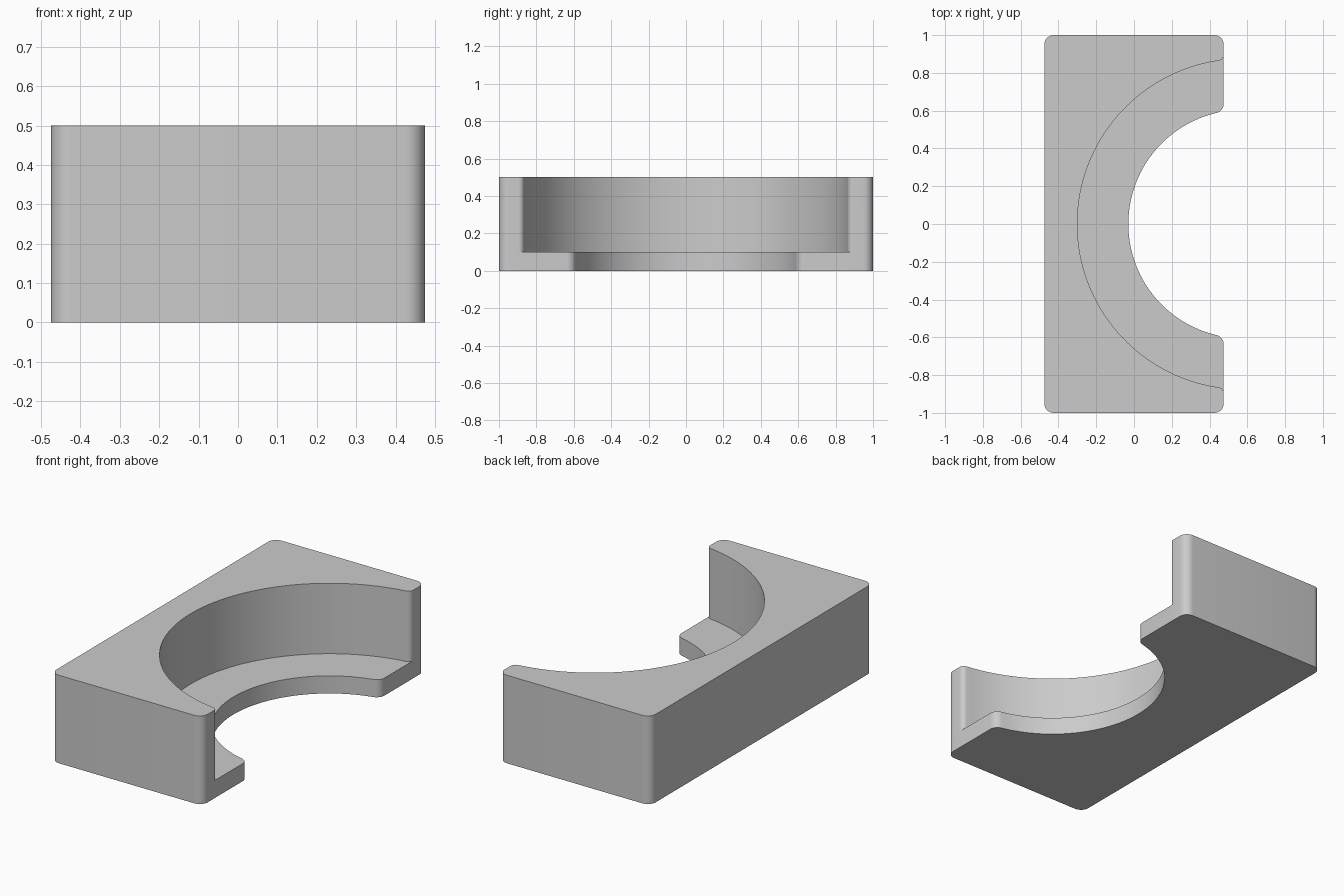
import bpy, bmesh
from math import atan2, cos, sin, pi, sqrt, radians

if "Cube" in bpy.data.objects:
    bpy.data.objects.remove(bpy.data.objects["Cube"])

HX, HY = 0.475, 1.0            # half sizes of the block
LEDGE, TOP = 0.1, 0.5          # ledge height and full height
CX = 0.574                     # centre of both round cut-outs


def arc(x, y, r, a0, a1, n):
    return [(x + r * cos(a0 + (a1 - a0) * i / n),
             y + r * sin(a0 + (a1 - a0) * i / n)) for i in range(n + 1)]


def cutout(radius, fillet):
    """Concave arc with rounded tips, running from -y to +y."""
    fx = HX - fillet
    fy = sqrt((radius + fillet) ** 2 - (fx - CX) ** 2)
    phi = atan2(fy, CX - fx)
    return (arc(fx, -fy, fillet, 0, phi, 8)
            + arc(CX, 0, radius, pi + phi, pi - phi, 64)[1:-1]
            + arc(fx, fy, fillet, -phi, 0, 8))


# Outline: rounded rectangle, open on the cut-out side
c = 0.05
outline = []
for k, (sx, sy) in enumerate([(1, 1), (-1, 1), (-1, -1), (1, -1)]):
    outline += arc(sx * (HX - c), sy * (HY - c), c, k * pi / 2, (k + 1) * pi / 2, 8)

upper = cutout(0.874, 0.03)
lower = cutout(0.604, 0.05)
outline = [upper[-1]] + outline + [upper[0]]
upper = upper[1:-1]

bm = bmesh.new()


def ring(points, z):
    return [bm.verts.new((x, y, z)) for x, y in points]


def wall(a, b):
    for i in range(len(a) - 1):
        bm.faces.new((a[i], a[i + 1], b[i + 1], b[i]))


out0, out1, out2 = (ring(outline, z) for z in (0, LEDGE, TOP))
low0, low1 = ring(lower, 0), ring(lower, LEDGE)
up1, up2 = ring(upper, LEDGE), ring(upper, TOP)

# Outer sides, lower cut-out and upper cut-out
wall(out0, out1)
wall(out1, out2)
wall([out0[-1]] + low0 + [out0[0]], [out1[-1]] + low1 + [out1[0]])
wall([out1[-1]] + up1 + [out1[0]], [out2[-1]] + up2 + [out2[0]])

# Underside, top and ledge
bm.faces.new(out0 + low0)
bm.faces.new(out2 + up2)
bm.faces.new([out1[-1]] + low1 + [out1[0]] + up1[::-1])
bmesh.ops.recalc_face_normals(bm, faces=bm.faces)
bmesh.ops.triangulate(bm, faces=[f for f in bm.faces if len(f.verts) > 4])

mesh = bpy.data.meshes.new("half_ring_block")
bm.to_mesh(mesh)
bm.free()
block = bpy.data.objects.new("half_ring_block", mesh)
bpy.context.collection.objects.link(block)

grey = bpy.data.materials.new("plain grey")
grey.diffuse_color = (0.6, 0.6, 0.6, 1)
grey.use_nodes = True
grey.node_tree.nodes["Principled BSDF"].inputs["Base Color"].default_value = grey.diffuse_color
mesh.materials.append(grey)

bpy.context.view_layer.objects.active = block
block.select_set(True)
bpy.ops.object.shade_smooth_by_angle(angle=radians(30))
